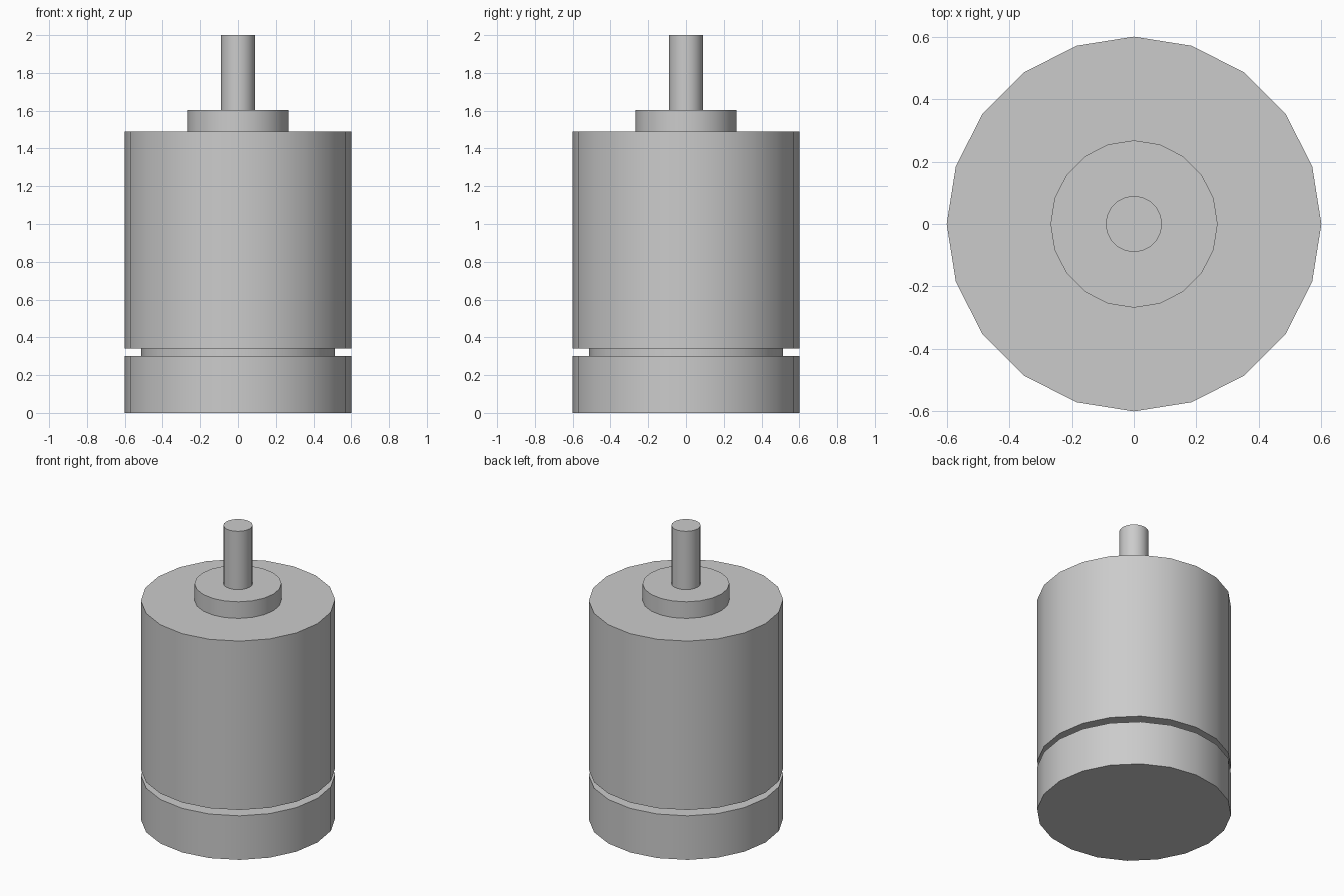
import bpy
import math

if "Cube" in bpy.data.objects:
    bpy.data.objects.remove(bpy.data.objects["Cube"])

SIDES = 20


def cylinder(name, radius, z0, z1):
    """Upright 20-sided cylinder with a corner on the +x axis."""
    bpy.ops.mesh.primitive_cylinder_add(
        vertices=SIDES, radius=radius, depth=z1 - z0, location=(0, 0, (z0 + z1) / 2))
    obj = bpy.context.object
    obj.name = name
    bpy.ops.object.shade_smooth_by_angle(angle=math.radians(30))
    return obj


# Lower cap and main housing, separated by a narrow groove
cylinder("end_cap", 0.60, 0.0, 0.30)
cylinder("groove_core", 0.513, 0.28, 0.36)
cylinder("motor_housing", 0.60, 0.34, 1.49)

# Bearing collar and output shaft, seated slightly into the part below
cylinder("bearing_collar", 0.268, 1.47, 1.603)
cylinder("output_shaft", 0.09, 1.58, 2.0)
